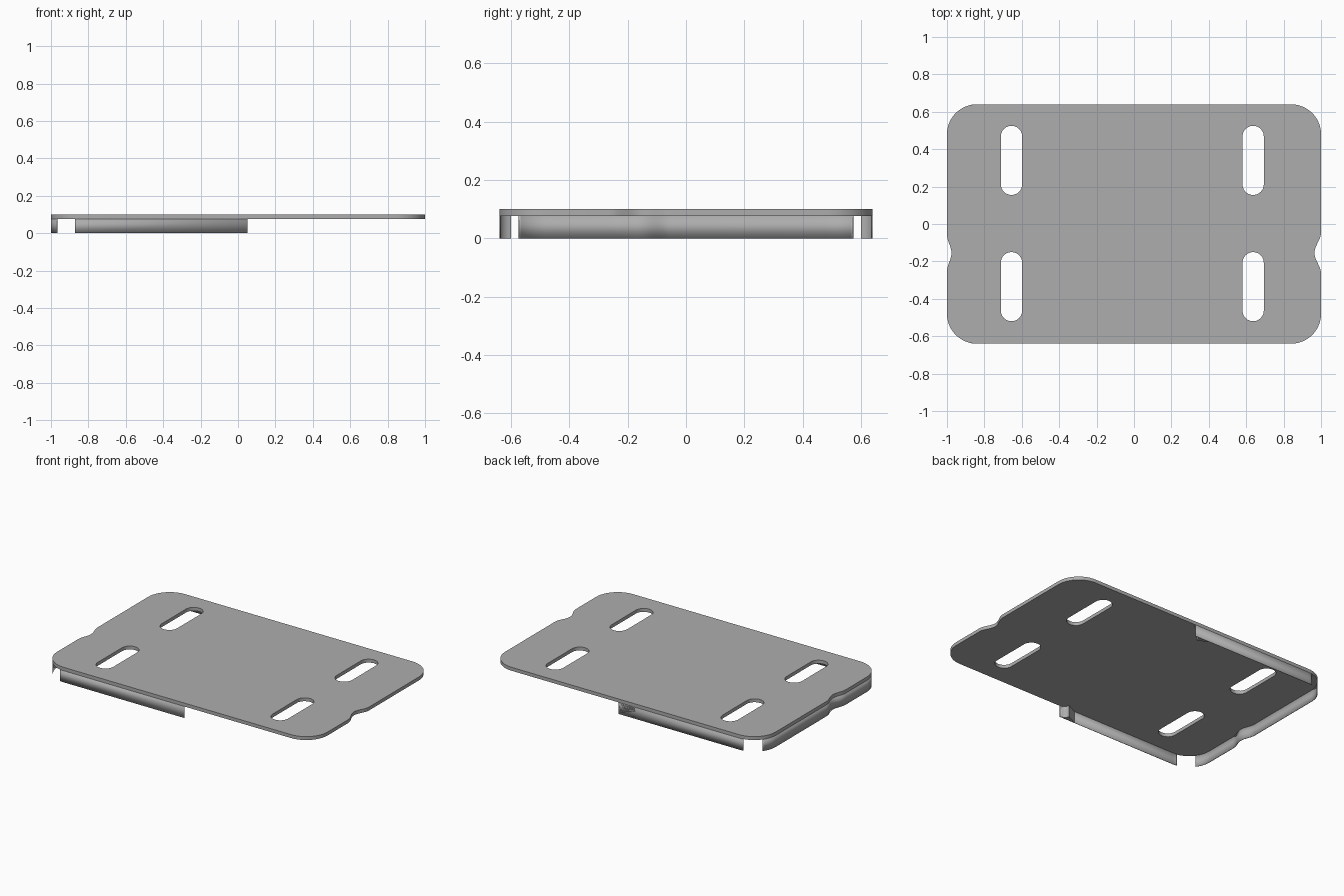
import bpy, bmesh
from math import cos, sin, pi, radians

if "Cube" in bpy.data.objects:
    bpy.data.objects.remove(bpy.data.objects["Cube"], do_unlink=True)

HX, HY, R = 1.0, 0.64, 0.16       # half length, half width, corner radius
Z0, Z1 = 0.077, 0.10              # underside and top of the plate
WALL = 0.004

GREY = (0.42, 0.42, 0.42, 1)
metal = bpy.data.materials.new("plain grey")
metal.use_nodes = True
metal.diffuse_color = GREY
metal.node_tree.nodes["Principled BSDF"].inputs["Base Color"].default_value = GREY


def arc(cx, cy, r, a0, a1, n=12):
    angles = [radians(a0 + (a1 - a0) * i / n) for i in range(n + 1)]
    return [(cx + r * cos(a), cy + r * sin(a)) for a in angles]


def notch(side, mid, half, depth, n=14):
    """Shallow eased dip in a short edge, listed anticlockwise."""
    steps = [2 * i / n - 1 for i in range(n + 1)]
    return [(side * (HX - depth * (0.5 + 0.5 * cos(pi * t))), mid + side * half * t)
            for t in steps]


def slot(cx, y0, y1, r):
    return arc(cx, y1 - r, r, 0, 180) + arc(cx, y0 + r, r, 180, 360)


def finish(obj):
    obj.data.materials.clear()
    obj.data.materials.append(metal)
    bpy.ops.object.select_all(action='DESELECT')
    obj.select_set(True)
    bpy.context.view_layer.objects.active = obj
    bpy.ops.object.shade_smooth_by_angle(angle=radians(30))


def prism(name, loops, z0, z1):
    """Filled flat profile with holes, extruded from z0 to z1."""
    curve = bpy.data.curves.new(name, 'CURVE')
    curve.dimensions, curve.fill_mode = '2D', 'BOTH'
    curve.extrude = (z1 - z0) / 2
    for loop in loops:
        spline = curve.splines.new('POLY')
        spline.points.add(len(loop) - 1)
        for point, (x, y) in zip(spline.points, loop):
            point.co = (x, y, 0, 1)
        spline.use_cyclic_u = True
    helper = bpy.data.objects.new(name + " helper", curve)
    bpy.context.collection.objects.link(helper)
    graph = bpy.context.evaluated_depsgraph_get()
    mesh = bpy.data.meshes.new_from_object(helper.evaluated_get(graph))
    bpy.data.objects.remove(helper, do_unlink=True)
    bm = bmesh.new()
    bm.from_mesh(mesh)
    bmesh.ops.remove_doubles(bm, verts=bm.verts, dist=1e-5)
    bmesh.ops.translate(bm, verts=bm.verts, vec=(0, 0, (z0 + z1) / 2))
    bmesh.ops.recalc_face_normals(bm, faces=bm.faces)
    bm.to_mesh(mesh)
    bm.free()
    obj = bpy.data.objects.new(name, mesh)
    bpy.context.collection.objects.link(obj)
    finish(obj)


def flange(name, path):
    """Thin wall hanging below the plate edge along an anticlockwise path."""
    bm = bmesh.new()
    rows = [[bm.verts.new((x, y, z)) for x, y in path] for z in (0, Z0)]
    for i in range(len(path) - 1):
        bm.faces.new((rows[0][i], rows[0][i + 1], rows[1][i + 1], rows[1][i]))
    mesh = bpy.data.meshes.new(name)
    bm.to_mesh(mesh)
    bm.free()
    obj = bpy.data.objects.new(name, mesh)
    bpy.context.collection.objects.link(obj)
    solid = obj.modifiers.new("thickness", 'SOLIDIFY')
    solid.thickness, solid.offset = WALL, -1
    finish(obj)


# Plate with rounded corners, edge notches and four slots
CX, CY = HX - R, HY - R
right_notch = notch(1, -0.155, 0.11, 0.035)
left_notch = notch(-1, -0.155, 0.10, 0.024)
outline = (arc(CX, -CY, R, -90, 0) + right_notch + arc(CX, CY, R, 0, 90)
           + arc(-CX, CY, R, 90, 180) + left_notch + arc(-CX, -CY, R, 180, 270))
slots = [slot(x, y0, y0 + 0.37, 0.057) for x in (-0.655, 0.637) for y0 in (-0.52, 0.155)]
prism("plate", [outline] + slots, Z0, Z1)

# End flange wraps partly round both corners
flange("end_flange", arc(-CX, CY, R, 144, 180) + left_notch + arc(-CX, -CY, R, 180, 216))

# Long flanges stop short of the corners
END = 0.05
flange("front_flange", arc(-CX, -CY, R, 259, 270, 4) + [(END, -HY)])
flange("back_flange", [(END, HY)] + arc(-CX, CY, R, 90, 101, 4))

# Small scooped lugs at the free ends of the long flanges
for name, s in (("front_lug", -1), ("back_lug", 1)):
    scoop = [(x, s * y) for x, y in arc(END, HY - 0.04, 0.04, 90, 180, 6)]
    prism(name, [scoop + [(-0.07, s * HY)]], 0, Z0)
